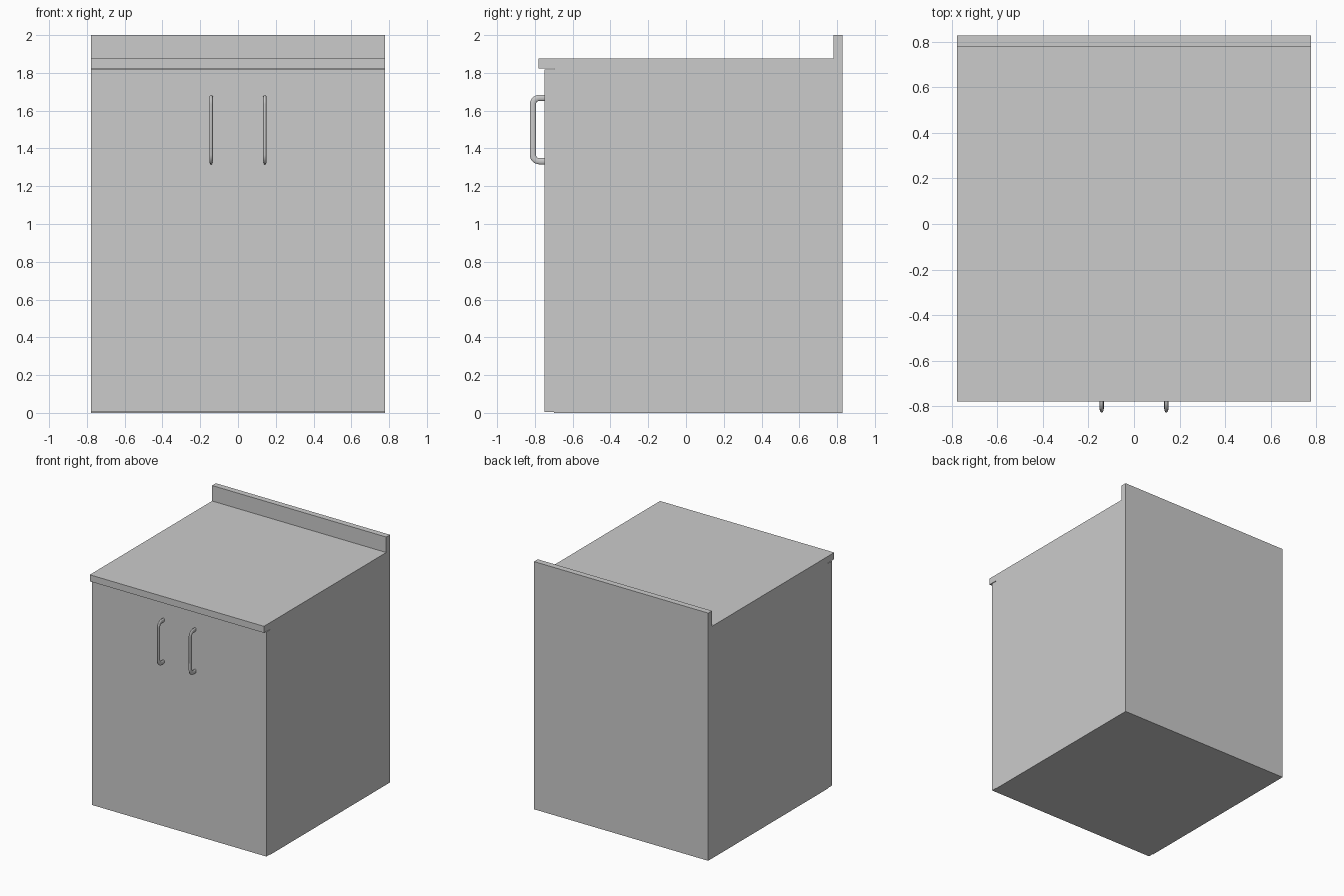
import bpy, bmesh, math

if "Cube" in bpy.data.objects:
    bpy.data.objects.remove(bpy.data.objects["Cube"])

HALF_W = 0.778


def extrude_profile(name, pts):
    """Extrude a (y, z) side profile across the full cabinet width."""
    bm = bmesh.new()
    face = bm.faces.new([bm.verts.new((-HALF_W, y, z)) for y, z in pts])
    ext = bmesh.ops.extrude_face_region(bm, geom=[face])
    verts = [g for g in ext["geom"] if isinstance(g, bmesh.types.BMVert)]
    bmesh.ops.translate(bm, verts=verts, vec=(2 * HALF_W, 0, 0))
    bmesh.ops.recalc_face_normals(bm, faces=bm.faces[:])
    mesh = bpy.data.meshes.new(name)
    bm.to_mesh(mesh)
    bm.free()
    obj = bpy.data.objects.new(name, mesh)
    bpy.context.collection.objects.link(obj)
    return obj


def handle_path():
    """Side path of a bow handle with two rounded corners."""
    wall, front, top, bottom, r = -0.735, -0.811, 1.668, 1.332, 0.035
    pts = [(wall, top)]
    for cz, start in ((top - r, 90), (bottom + r, 180)):
        for i in range(7):
            a = math.radians(start + 15 * i)
            pts.append((front + r + r * math.cos(a), cz + r * math.sin(a)))
    return pts + [(wall, bottom)]


def make_handle(name, x):
    curve = bpy.data.curves.new(name, "CURVE")
    curve.dimensions = "3D"
    curve.bevel_depth = 0.017
    curve.bevel_resolution = 3
    curve.use_fill_caps = True
    pts = handle_path()
    spline = curve.splines.new("POLY")
    spline.points.add(len(pts) - 1)
    for p, (y, z) in zip(spline.points, pts):
        p.co = (0, y, z, 1)
    spline.use_smooth = True
    obj = bpy.data.objects.new(name, curve)
    obj.location.x = x
    obj.scale.x = 0.55  # flattened oval section
    bpy.context.collection.objects.link(obj)


# Cabinet body with overhanging worktop and raised back edge
extrude_profile("cabinet_body", [
    (-0.70, 0), (0.828, 0), (0.828, 2.0), (0.78, 2.0), (0.78, 1.875),
    (-0.78, 1.875), (-0.78, 1.822), (-0.70, 1.822)])

# Door front
extrude_profile("door_front", [
    (-0.749, 0.004), (-0.70, 0.004), (-0.70, 1.817), (-0.749, 1.817)])

# Pair of bow handles
for side, x in (("left", -0.142), ("right", 0.142)):
    make_handle(side + "_handle", x)
